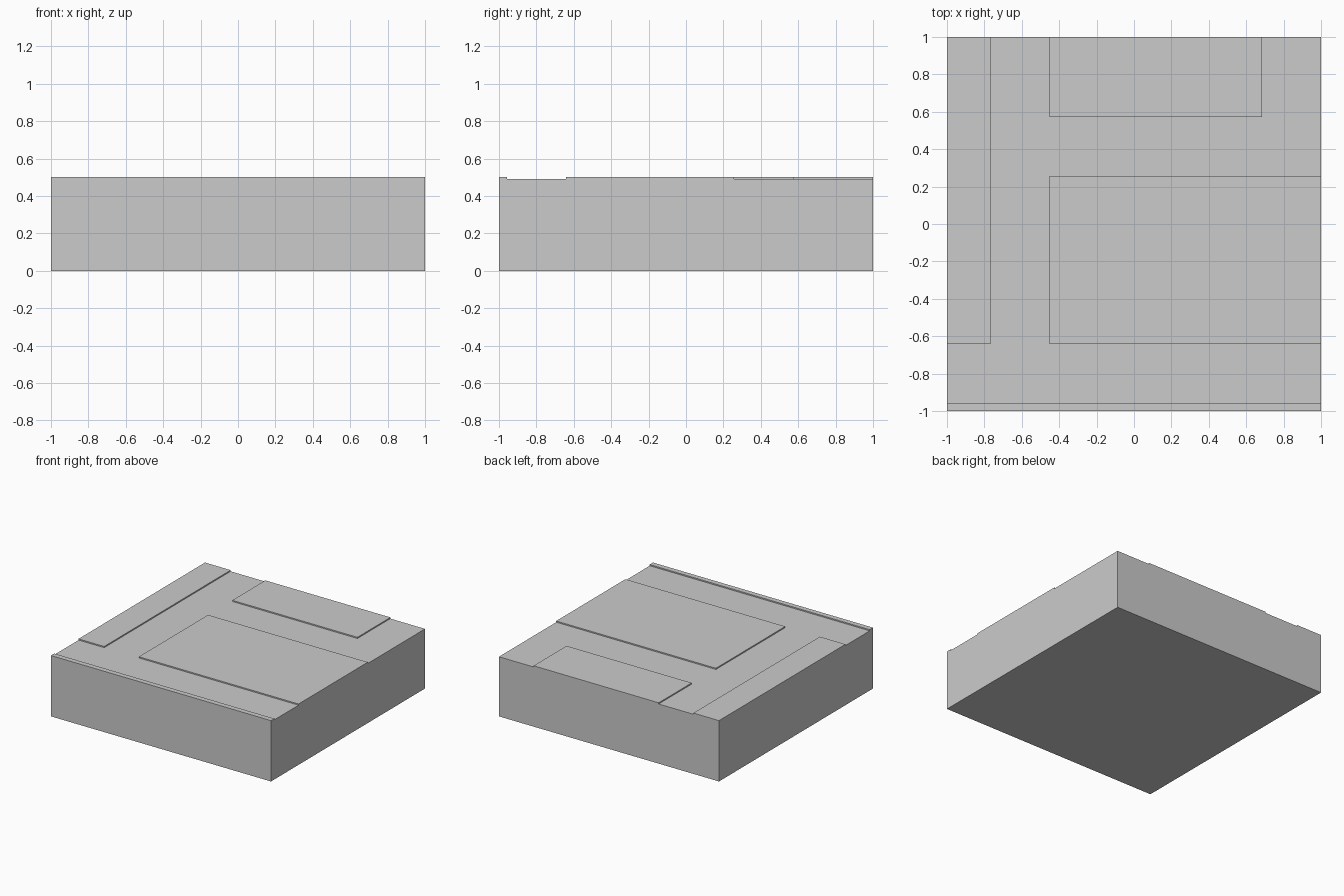
import bpy, bmesh

if "Cube" in bpy.data.objects:
    bpy.data.objects.remove(bpy.data.objects["Cube"])

TOP = 0.5
DEPTH = 0.01  # depth of the sunken path

def prism(name, outline, z0, z1):
    bm = bmesh.new()
    face = bm.faces.new([bm.verts.new((x, y, z0)) for x, y in outline])
    ext = bmesh.ops.extrude_face_region(bm, geom=[face])
    verts = [v for v in ext["geom"] if isinstance(v, bmesh.types.BMVert)]
    bmesh.ops.translate(bm, verts=verts, vec=(0, 0, z1 - z0))
    bmesh.ops.recalc_face_normals(bm, faces=bm.faces)
    mesh = bpy.data.meshes.new(name)
    bm.to_mesh(mesh)
    bm.free()
    obj = bpy.data.objects.new(name, mesh)
    bpy.context.collection.objects.link(obj)
    return obj

# square ground block
tile = prism("ground_tile", [(-1, -1), (1, -1), (1, 1), (-1, 1)], 0, TOP)

# branching path outline, overshooting the tile edges where it runs off
path = [(-1.1, -0.957), (1.1, -0.957), (1.1, -0.642), (-0.452, -0.642),
        (-0.452, 0.257), (1.1, 0.257), (1.1, 1.1), (0.685, 1.1),
        (0.685, 0.572), (-0.452, 0.572), (-0.452, 1.1), (-0.767, 1.1),
        (-0.767, -0.642), (-1.1, -0.642)]
cutter = prism("path_cutter", path, TOP - DEPTH, TOP + 0.1)
cutter.hide_render = True
cutter.hide_viewport = False
cutter.display_type = 'WIRE'

# sink the path into the tile
mod = tile.modifiers.new("sunken_path", 'BOOLEAN')
mod.operation = 'DIFFERENCE'
mod.solver = 'EXACT'
mod.object = cutter
bpy.context.view_layer.objects.active = tile
bpy.ops.object.modifier_apply(modifier=mod.name)
bpy.data.objects.remove(cutter)
